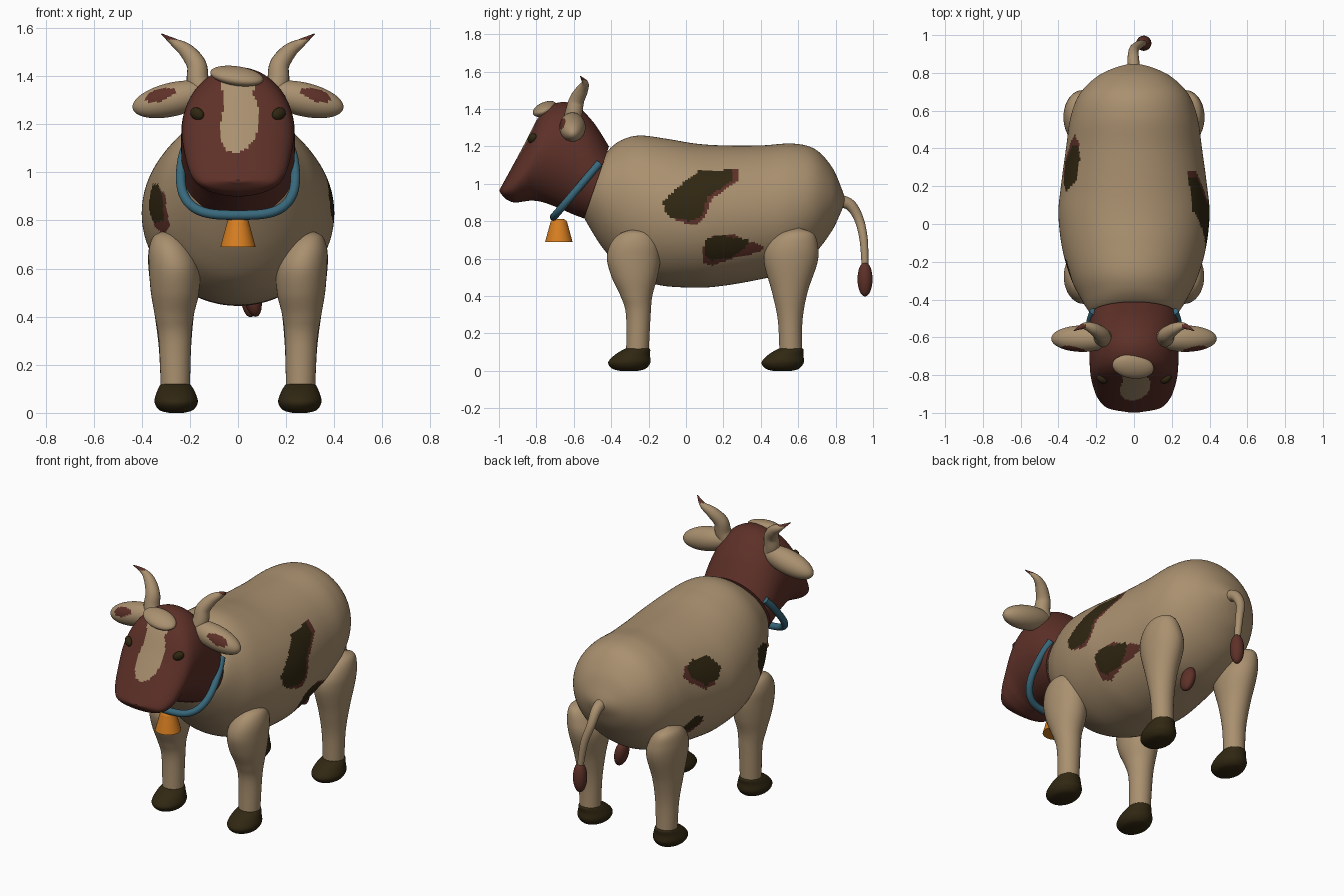
import bpy
import bmesh
import math
from mathutils import Vector, Matrix, Euler

if "Cube" in bpy.data.objects:
    bpy.data.objects.remove(bpy.data.objects["Cube"])


def material(name, red, green, blue):
    mat = bpy.data.materials.new(name)
    mat.use_nodes = True
    mat.diffuse_color = (red, green, blue, 1)
    shader = mat.node_tree.nodes["Principled BSDF"]
    shader.inputs["Base Color"].default_value = (red, green, blue, 1)
    shader.inputs["Roughness"].default_value = 0.8
    return mat


cream = material("cream hide", .40, .28, .16)
brown = material("red brown", .11, .03, .021)
dark = material("dark hoof", .03, .02, .006)
blue = material("blue collar", .04, .14, .20)
orange = material("orange bell", .68, .21, .015)
parts = []


def finish(name, bm, mats, rule=None):
    """Turn a bmesh into an object, colouring faces by rule(centre, normal)."""
    bmesh.ops.recalc_face_normals(bm, faces=bm.faces)
    bm.normal_update()
    if rule:
        for face in bm.faces:
            face.material_index = rule(face.calc_center_median(), face.normal)
    mesh = bpy.data.meshes.new(name)
    bm.to_mesh(mesh)
    bm.free()
    for mat in mats:
        mesh.materials.append(mat)
    obj = bpy.data.objects.new(name, mesh)
    bpy.context.collection.objects.link(obj)
    parts.append(obj)
    return obj


def spline(rows, steps):
    """Smooth curve through rows of numbers of any length."""
    result = []
    last = len(rows) - 1
    for i in range(last):
        quad = [rows[max(i - 1, 0)], rows[i], rows[i + 1], rows[min(i + 2, last)]]
        for k in range(steps):
            t = k / steps
            result.append([
                b + t * ((c - a) + t * ((2 * a - 5 * b + 4 * c - d) + t * (3 * (b - c) + d - a))) / 2
                for a, b, c, d in zip(*quad)])
    result.append(list(rows[-1]))
    return result


def loft(name, rows, ring, mats, steps=8, seg=40, rule=None):
    """Skin elliptical rings; ring(row, tangent) gives centre and two half axes."""
    rows = spline(rows, steps)
    bm = bmesh.new()
    loops = []
    for i, row in enumerate(rows):
        ahead, behind = rows[min(i + 1, len(rows) - 1)], rows[max(i - 1, 0)]
        tangent = (Vector(ahead[:3]) - Vector(behind[:3])).normalized()
        centre, a, b = ring(row, tangent)
        angles = [math.tau * k / seg for k in range(seg)]
        loops.append([bm.verts.new(centre + a * math.cos(t) + b * math.sin(t)) for t in angles])
    for low, high in zip(loops, loops[1:]):
        for k in range(seg):
            j = (k + 1) % seg
            bm.faces.new((low[k], low[j], high[j], high[k]))
    bm.faces.new(loops[0])
    bm.faces.new(loops[-1])
    return finish(name, bm, mats, rule)


def span_ring(row, tangent):
    """Row: top y, top z, bottom y, bottom z, half width."""
    top, bottom = Vector((0, row[0], row[1])), Vector((0, row[2], row[3]))
    return (top + bottom) / 2, (top - bottom) / 2, Vector((row[4], 0, 0))


def flat_ring(row, tangent):
    """Row: x, y, z, x radius, y radius."""
    return Vector(row[:3]), Vector((row[3], 0, 0)), Vector((0, row[4], 0))


def tube(name, rows, side, mats, rule=None):
    """Round tube; rows hold x, y, z, radius."""
    def ring(row, tangent):
        a = tangent.cross(Vector(side)).normalized()
        return Vector(row[:3]), a * row[3], tangent.cross(a) * row[3]
    return loft(name, rows, ring, mats, seg=20, rule=rule)


def ellipsoid(name, place, size, mats, turn=(0, 0, 0), rule=None):
    bm = bmesh.new()
    rotation = Euler([math.radians(t) for t in turn])
    bmesh.ops.create_uvsphere(bm, u_segments=48, v_segments=32, radius=1,
                              matrix=Matrix.LocRotScale(Vector(place), rotation, Vector(size)))
    return finish(name, bm, mats, rule)


def inside(u, v, outline):
    hit = False
    for (a, b), (c, d) in zip(outline, outline[1:] + outline[:1]):
        if (b > v) != (d > v) and u < (c - a) * (v - b) / (d - b) + a:
            hit = not hit
    return hit


# Hide patches as (y, z) outlines: dark centre and brown edge, for each side
left_dark = [
    [(-.12, .91), (-.02, 1), (.07, 1.07), (.25, 1.075), (.25, 1.02), (.115, .93),
     (.09, .83), (.02, .8), (-.09, .82), (-.12, .86)],
    [(.1, .62), (.1, .7), (.18, .725), (.34, .7), (.32, .66), (.23, .6), (.14, .59)]]
left_brown = [
    [(-.12, .91), (.07, 1.07), (.29, 1.075), (.29, 1.03), (.14, .92), (.1, .82),
     (.06, .78), (0, .79), (-.09, .82)],
    [(.09, .58), (.09, .66), (.14, .72), (.26, .725), (.42, .66), (.4, .635), (.24, .6), (.14, .56)]]
right_dark = [
    [(.42, 1.05), (.35, 1.07), (.23, 1.055), (.17, .98), (.21, .93), (.32, .92), (.42, 1)],
    [(-.33, .8), (-.34, .9), (-.28, .95), (-.19, .95), (-.17, .85), (-.22, .79)],
    [(.48, .72), (.4, .76), (.33, .73), (.35, .68), (.45, .66)]]
right_brown = [
    [(.48, 1.02), (.42, 1.06), (.3, 1.06), (.24, .91), (.33, .9), (.43, .97)],
    [(-.36, .78), (-.36, .91), (-.28, .93), (-.22, .78), (-.3, .74)],
    [(.5, .69), (.4, .76), (.32, .7), (.38, .65), (.48, .63)]]


def hide_rule(c, n):
    darks, browns = (left_dark, left_brown) if c.x > 0 else (right_dark, right_brown)
    if any(inside(c.y, c.z, patch) for patch in darks):
        return 2
    return 1 if any(inside(c.y, c.z, patch) for patch in browns) else 0


# Body
loft("body", [
    (-.46, 1.12, -.56, .86, .17), (-.4, 1.195, -.535, .8, .23), (-.33, 1.24, -.44, .65, .285),
    (-.24, 1.258, -.33, .54, .335), (-.1, 1.24, -.16, .462, .38), (.05, 1.215, .05, .445, .4),
    (.2, 1.205, .2, .455, .387), (.4, 1.205, .4, .49, .36), (.57, 1.215, .55, .53, .337),
    (.69, 1.185, .68, .62, .29), (.78, 1.09, .775, .74, .2), (.83, .98, .825, .84, .1),
    (.852, .912, .852, .908, .004)],
    span_ring, [cream, brown, dark], steps=12, seg=200, rule=hide_rule)

# Head and neck with a pale blaze
blaze = [(-.07, 1.36), (-.055, 1.29), (-.07, 1.22), (-.075, 1.14), (-.05, 1.09), (0, 1.08), (.04, 1.1),
         (.075, 1.15), (.088, 1.22), (.08, 1.29), (.06, 1.33), (.08, 1.38), (0, 1.42), (-.075, 1.4)]
loft("head", [
    (-.412, 1.2, -.545, .815, .232), (-.5, 1.335, -.6, .835, .236), (-.6, 1.425, -.68, .87, .236),
    (-.7, 1.43, -.76, .9, .235), (-.78, 1.37, -.82, .91, .23), (-.86, 1.22, -.87, .905, .215),
    (-.93, 1.09, -.92, .9, .19), (-.982, .995, -.965, .92, .14), (-.998, .967, -.995, .955, .03)],
    span_ring, [brown, cream], steps=12, seg=140,
    rule=lambda c, n: int(n.y < -.2 and inside(c.x, c.z, blaze)))

# Forelock
ellipsoid("forelock", (-.005, -.755, 1.4), (.112, .066, .035), [cream], (20, 9, -8))


def ear_rule(c, n):
    u, v = abs(c.x) - .325, c.z - 1.32
    along, across = .95 * u - .3 * v, .3 * u + .95 * v
    return int(n.y < 0 and (along / .063) ** 2 + (across / .025) ** 2 < 1)


# Paired parts: ears, eyes, horns, legs and hooves
front_leg = [(.26, -.26, .09, .06, .06), (.262, -.255, .3, .067, .066), (.265, -.265, .4, .08, .085),
             (.262, -.275, .5, .1, .122), (.265, -.28, .6, .105, .143), (.28, -.275, .68, .09, .128),
             (.295, -.27, .735, .055, .08), (.3, -.27, .757, .004, .006)]
hind_leg = [(.26, .56, .09, .06, .06), (.262, .557, .27, .067, .066), (.265, .555, .42, .083, .095),
            (.265, .56, .58, .105, .143), (.28, .57, .67, .092, .135),
            (.295, .59, .735, .058, .09), (.3, .6, .763, .004, .006)]
hoof = [(.257, -.305, 0, .03, .05), (.257, -.305, .012, .07, .09), (.257, -.303, .045, .09, .113),
        (.258, -.287, .085, .08, .094), (.26, -.262, .115, .064, .07), (.26, -.26, .122, .05, .05)]
horn = [(.15, -.61, 1.33, .048), (.167, -.6, 1.38, .046), (.172, -.585, 1.445, .041),
        (.213, -.555, 1.503, .032), (.263, -.54, 1.538, .018), (.318, -.565, 1.575, .002)]


def mirrored(rows, s, shift=0):
    return [(s * row[0], row[1] + shift, *row[2:]) for row in rows]


for side, s in (("left", 1), ("right", -1)):
    ellipsoid(side + "_ear", (s * .272, -.607, 1.303), (.17, .07, .07), [cream, brown],
              (0, s * 13, 0), ear_rule)
    ellipsoid(side + "_eye", (s * .17, -.822, 1.243), (.033, .02, .025), [dark], (0, -s * 25, s * 35))
    tube(side + "_horn", mirrored(horn, s), (0, 1, 0), [cream, brown], lambda c, n: int(c.z > 1.552))
    loft(side + "_front_leg", mirrored(front_leg, s), flat_ring, [cream])
    loft(side + "_hind_leg", mirrored(hind_leg, s), flat_ring, [cream])
    loft(side + "_front_hoof", mirrored(hoof, s), flat_ring, [dark])
    loft(side + "_hind_hoof", mirrored(hoof, s, .82), flat_ring, [dark])

# Collar lying in a slanted plane, hung under the neck
half = [(.215, 1.11), (.232, 1.05), (.238, .97), (.225, .905), (.185, .855), (.115, .828)]
loop = half + [(0, .822)] + [(-x, z) for x, z in reversed(half)]
tube("collar", [(x, -.48 - (1.09 - z) * .85, z, .02) for x, z in loop], (0, .76, -.65), [blue])

# Bell
loft("bell", [(0, -.68, z, r, r) for z, r in
              ((.69, .073), (.72, .065), (.775, .05), (.8, .042), (.811, .025), (.813, .005))],
     flat_ring, [orange])

# Tail with tuft
tube("tail", [(0, .82, .91, .034), (-.004, .88, .885, .03), (0, .925, .81, .025),
              (.03, .95, .7, .022), (.05, .957, .56, .018)], (1, 0, 0), [cream])
ellipsoid("tail_tuft", (.052, .957, .49), (.04, .04, .092), [brown])

# Udder
ellipsoid("udder", (.06, .54, .478), (.036, .05, .08), [brown], (0, -12, 0))

# Smooth shading that keeps hard rims
bpy.ops.object.select_all(action="DESELECT")
for obj in parts:
    obj.select_set(True)
bpy.context.view_layer.objects.active = parts[0]
bpy.ops.object.shade_smooth_by_angle(angle=math.radians(40))
